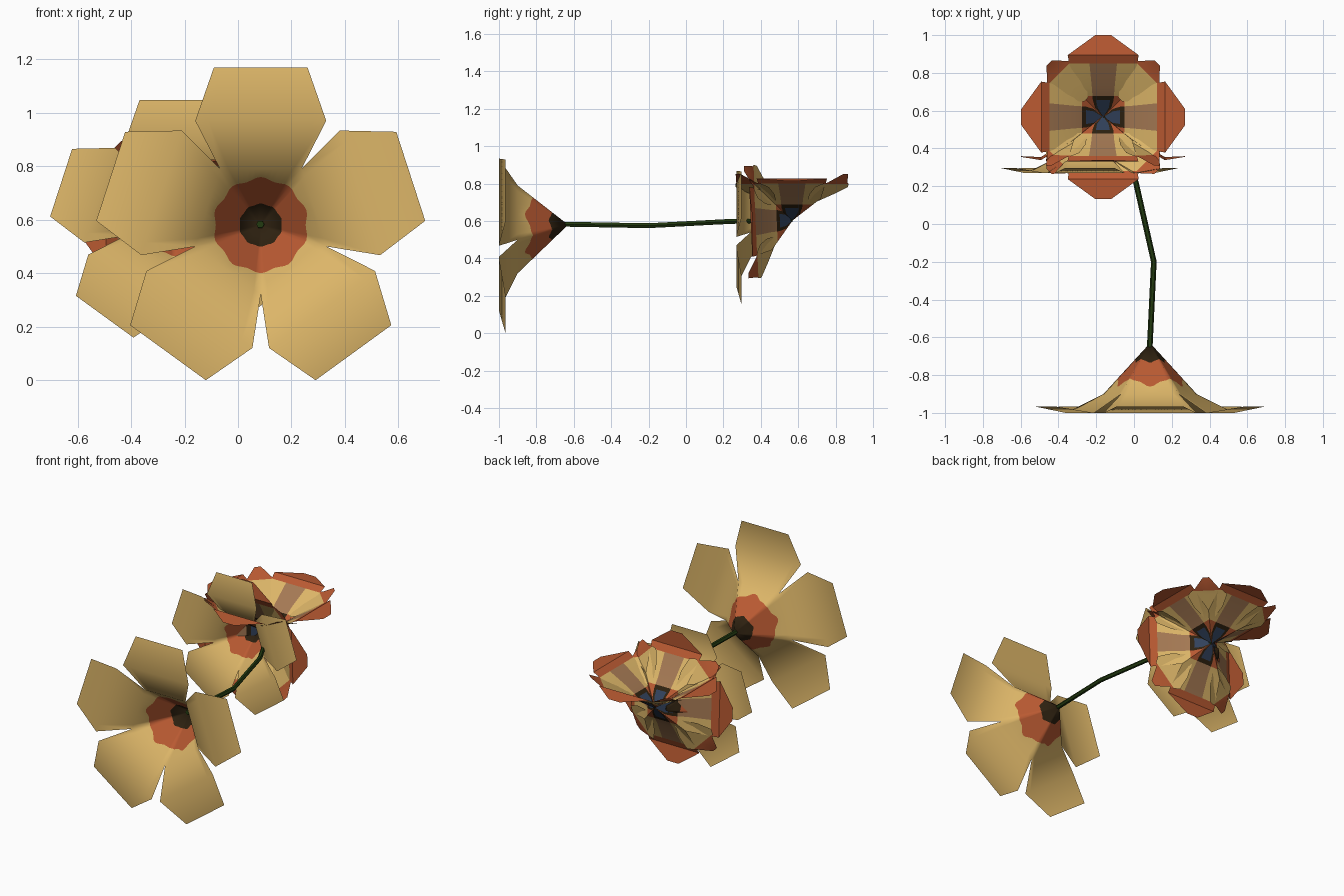
import bpy, bmesh
from math import sin, cos, tan, radians, pi
from mathutils import Matrix, Vector

if "Cube" in bpy.data.objects:
    bpy.data.objects.remove(bpy.data.objects["Cube"])


def srgb(r, g, b):
    f = lambda c: (c / 255 / 12.92) if c < 10 else ((c / 255 + 0.055) / 1.055) ** 2.4
    return (f(r), f(g), f(b), 1)


COLOURS = [("tan", srgb(222, 183, 105)), ("rust_red", srgb(186, 90, 50)),
           ("dark_brown", srgb(46, 33, 16)), ("slate_blue", srgb(50, 66, 92)),
           ("dusty_brown", srgb(166, 122, 84)), ("stem_green", srgb(34, 58, 16))]
MATS = []
for name, col in COLOURS:
    m = bpy.data.materials.new(name)
    m.diffuse_color = col
    m.use_nodes = True
    m.node_tree.nodes["Principled BSDF"].inputs["Base Color"].default_value = m.diffuse_color
    MATS.append(m)
TAN, RED, DARK, BLUE, BROWN, GREEN = range(6)


def finish(name, bm, matrix, angle):
    """Turn a bmesh into a placed object with the shared materials."""
    bmesh.ops.remove_doubles(bm, verts=bm.verts, dist=0.0005)
    bm.normal_update()
    mesh = bpy.data.meshes.new(name)
    bm.to_mesh(mesh)
    bm.free()
    for m in MATS:
        mesh.materials.append(m)
    ob = bpy.data.objects.new(name, mesh)
    ob.matrix_world = matrix
    bpy.context.collection.objects.link(ob)
    bpy.context.view_layer.objects.active = ob
    ob.select_set(True)
    bpy.ops.object.shade_smooth_by_angle(angle=radians(angle))
    ob.select_set(False)
    return ob


def add_grid(bm, rows, colour, angle):
    """Add one petal from rows of (across, along, depth) points, turned about z."""
    rot = Matrix.Rotation(-angle, 3, 'Z')
    vs = [[bm.verts.new(rot @ Vector(p)) for p in row] for row in rows]
    for i in range(len(vs) - 1):
        for j in range(len(vs[i]) - 1):
            quad = [vs[i][j], vs[i][j + 1], vs[i + 1][j + 1], vs[i + 1][j]]
            pts = []
            for v in quad:      # collapse repeated points at the apex
                if all((v.co - q.co).length > 0.0005 for q in pts):
                    pts.append(v)
            if len(pts) > 2:
                f = bm.faces.new(pts)
                f.material_index = colour(i, j)


def place(x, y, z, tilt, scale=1.0):
    return (Matrix.Translation((x, y, z)) @ Matrix.Rotation(radians(tilt), 4, 'X')
            @ Matrix.Scale(scale, 4))


# Five-petal tan blossom: a pentagonal cone opening into flat petals
def tan_blossom(name, matrix):
    bm = bmesh.new()
    n = 12
    angs = [radians(-36 + 72 * j / n) for j in range(n + 1)]
    slope = 0.27 / 0.21
    rows = []
    for r0, wave in ((0, 0), (0.079, 0.002), (0.174, 0.006)):
        row = []
        for a in angs:
            r = r0 + wave * cos(10 * a)
            row.append((r * sin(a), r * cos(a), r * cos(a) * slope))
        rows.append(row)
    for v, hw, d in ((0.21, 0.21 * tan(pi / 5), 0.27), (0.39, 0.245, 0.37), (0.59, 0.175, 0.335)):
        rows.append([(hw * tan(a) / tan(pi / 5), v, d) for a in angs])
    bands = [DARK, RED, TAN, TAN, TAN]
    for k in range(5):
        add_grid(bm, rows, lambda i, j: bands[i], k * 2 * pi / 5)
    return finish(name, bm, matrix, 60)


# Patterned blossom: four broad petals with four pointed petals between them
def patterned_blossom(name, matrix):
    bm = bmesh.new()
    # along, inner column, strip column, half width, depth
    prof = [(0, 0, 0, 0, 0), (0.05, 0.03, 0.043, 0.05, 0.039),
            (0.09, 0.037, 0.055, 0.09, 0.07), (0.112, 0.037, 0.057, 0.112, 0.087),
            (0.155, 0.04, 0.06, 0.155, 0.12), (0.285, 0.045, 0.073, 0.18, 0.20),
            (0.328, 0.045, 0.075, 0.188, 0.226), (0.434, 0.012, 0.022, 0.042, 0.215)]
    rows = [[(w, v, d) for w in (-h, -b, -a, a, b, h)] for v, a, b, h, d in prof]

    def broad(i, j):
        centre, side = j == 2, j in (0, 4)
        if i < 2:
            return BLUE if centre else RED if side else DARK
        if i == 2:
            return RED if side else DARK
        if i < 5:
            return TAN if side else BROWN
        return RED

    tips = [(0.13, 0.015, 0.09), (0.22, 0.09, 0.142), (0.30, 0.125, 0.182),
            (0.328, 0.10, 0.198), (0.345, 0.075, 0.205), (0.405, 0.02, 0.25)]
    between = [[(w, u, d) for w in (-h, 0, h)] for u, h, d in tips]
    for k in range(4):
        add_grid(bm, rows, broad, k * pi / 2)
        add_grid(bm, between, lambda i, j: TAN if i < 3 else RED, (k + 0.5) * pi / 2)
    return finish(name, bm, matrix, 35)


tan_blossom("front_blossom", place(0.085, -0.63, 0.58, 90))
tan_blossom("rear_tan_blossom", place(-0.235, 0.55, 0.60, 90, 0.76))
patterned_blossom("rear_patterned_blossom", place(-0.165, 0.572, 0.605, 92.5))
patterned_blossom("upward_blossom", place(-0.163, 0.566, 0.60, 0))


# Bent stem joining the blossoms
path = [Vector(p) for p in ((0.083, -0.66, 0.583), (0.105, -0.2, 0.575),
                            (0.01, 0.22, 0.597), (-0.163, 0.566, 0.605))]
bm = bmesh.new()
rings = []
for i, p in enumerate(path):
    t = (path[min(i + 1, 3)] - path[max(i - 1, 0)]).normalized()
    side = t.cross(Vector((0, 0, 1))).normalized()
    up = side.cross(t)
    rad = 0.015 if i < 3 else 0.011
    rings.append([bm.verts.new(p + rad * (cos(k * pi / 3) * side + sin(k * pi / 3) * up))
                  for k in range(6)])
for a, b in zip(rings, rings[1:]):
    for k in range(6):
        bm.faces.new((a[k], a[(k + 1) % 6], b[(k + 1) % 6], b[k]))
bm.faces.new(rings[0][::-1])
bm.faces.new(rings[-1])
for f in bm.faces:
    f.material_index = GREEN
finish("stem", bm, Matrix.Identity(4), 40)
